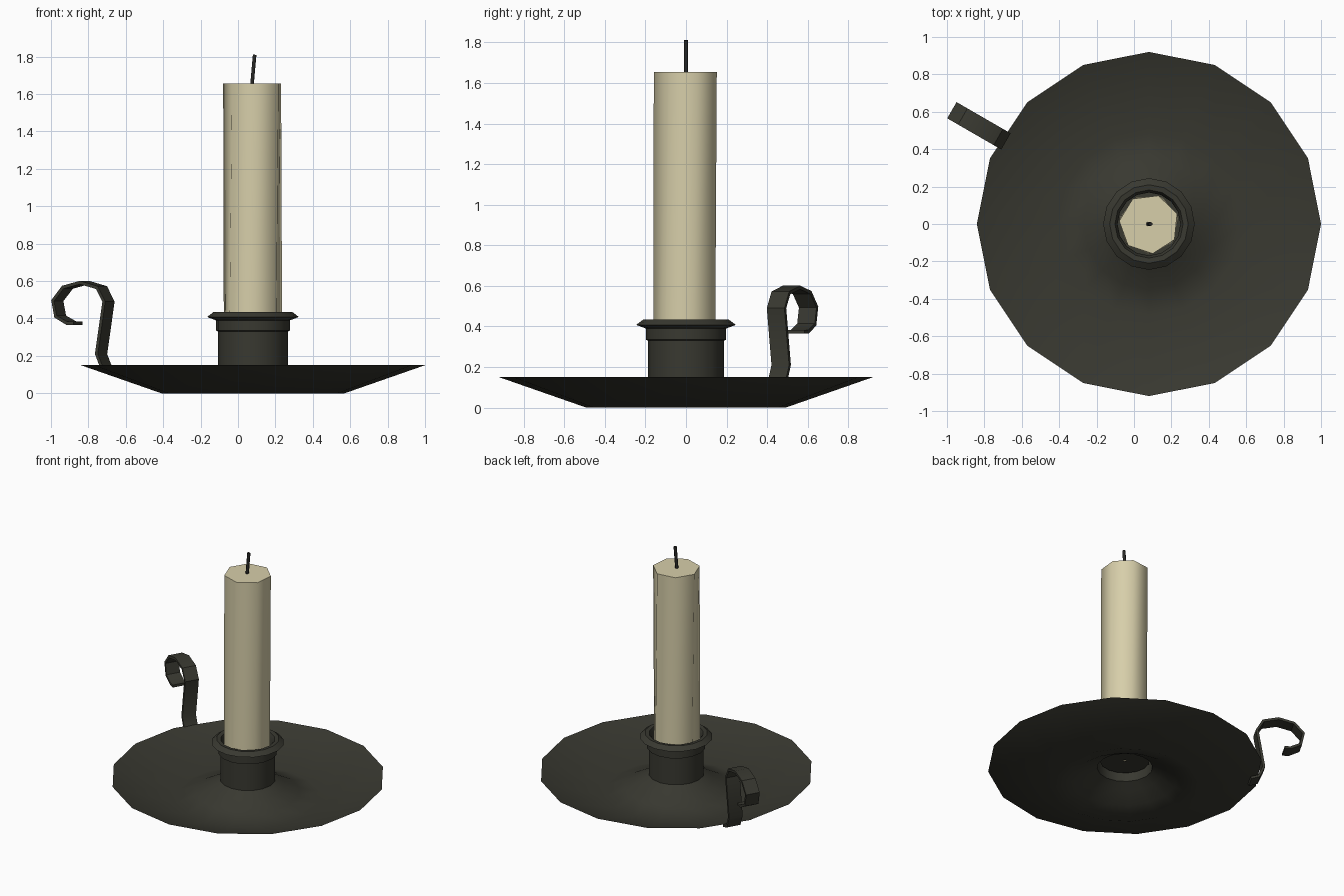
import bpy, bmesh, math
from mathutils import Vector, Matrix

if "Cube" in bpy.data.objects:
    bpy.data.objects.remove(bpy.data.objects["Cube"])

CX = 0.08  # axis of the dish and candle


def material(name, rgb):
    m = bpy.data.materials.new(name)
    m.diffuse_color = (*rgb, 1)
    m.use_nodes = True
    m.node_tree.nodes["Principled BSDF"].inputs["Base Color"].default_value = m.diffuse_color
    return m


METAL = material("dark metal", (0.040, 0.040, 0.030))
WAX = material("cream wax", (0.68, 0.62, 0.40))
BLACK = material("burnt wick", (0.02, 0.02, 0.018))


def finish(bm, name, mat, angle=None):
    me = bpy.data.meshes.new(name)
    bm.to_mesh(me)
    bm.free()
    ob = bpy.data.objects.new(name, me)
    bpy.context.collection.objects.link(ob)
    me.materials.append(mat)
    if angle:
        bpy.ops.object.select_all(action='DESELECT')
        ob.select_set(True)
        bpy.context.view_layer.objects.active = ob
        bpy.ops.object.shade_smooth_by_angle(angle=math.radians(angle))
    return ob


def lathe(name, profile, sides, mat, angle, phases=None, cap=False):
    """Rings of (radius, z) round the axis; faces run outward for a rising profile."""
    bm = bmesh.new()
    rings = []
    for k, (r, z) in enumerate(profile):
        p = math.radians(phases[k]) if phases else 0
        rings.append([bm.verts.new((CX + r * math.cos(p + 2 * math.pi * i / sides),
                                    r * math.sin(p + 2 * math.pi * i / sides), z))
                      for i in range(sides)])
    for a, b in zip(rings, rings[1:]):
        for i in range(sides):
            j = (i + 1) % sides
            bm.faces.new((a[i], a[j], b[j], b[i]))
    if cap:
        bm.faces.new(rings[0][::-1])
        bm.faces.new(rings[-1])
    return finish(bm, name, mat, angle)


# Dish: thin sheet, sloping in to its foot ring and rising to a central mound
lathe("dish", [(0.186, 0.135), (0.25, 0.10), (0.35, 0.045), (0.49, 0.0), (0.92, 0.15)],
      16, METAL, 60)

# Socket with collar and flared lip, closed inside by a floor
lathe("socket", [(0.186, 0.135), (0.186, 0.33), (0.198, 0.335), (0.198, 0.39),
                 (0.245, 0.408), (0.21, 0.435), (0.182, 0.432), (0.168, 0.40),
                 (0.168, 0.19), (0.01, 0.19)], 16, METAL, 35)

# Candle: slightly twisted seven-sided column
lathe("candle", [(0.16, 0.20), (0.16, 1.655)], 7, WAX, 60, phases=[12, 20], cap=True)

# Wick: leaning thin cylinder
bm = bmesh.new()
a, b = Vector((CX - 0.007, 0, 1.63)), Vector((CX + 0.009, 0, 1.81))
rot = Vector((0, 0, 1)).rotation_difference(b - a).to_matrix().to_4x4()
bmesh.ops.create_cone(bm, cap_ends=True, segments=6, radius1=0.011, radius2=0.011,
                      depth=(b - a).length, matrix=Matrix.Translation((a + b) / 2) @ rot)
finish(bm, "wick", BLACK, 65)

# Handle: flat strap curling outward, path given as (distance from axis, z)
path = [(0.85, 0.115), (0.905, 0.135), (0.938, 0.21), (0.892, 0.49), (0.935, 0.565),
        (1.04, 0.592), (1.145, 0.567), (1.208, 0.495), (1.19, 0.41), (1.12, 0.374),
        (1.08, 0.374)]
HALF_W, HALF_T = 0.05, 0.009
d150 = math.radians(150)
out = Vector((math.cos(d150), math.sin(d150), 0))
side = Vector((-out.y, out.x, 0))
pts = [Vector((CX, 0, 0)) + out * r + Vector((0, 0, z)) for r, z in path]
bm = bmesh.new()
rings = []
for i, p in enumerate(pts):
    t = (pts[min(i + 1, len(pts) - 1)] - pts[max(i - 1, 0)]).normalized()
    n = t.cross(side)
    rings.append([bm.verts.new(p + side * (HALF_W * s) + n * (HALF_T * u))
                  for s, u in ((-1, -1), (1, -1), (1, 1), (-1, 1))])
for a, b in zip(rings, rings[1:]):
    for i in range(4):
        j = (i + 1) % 4
        bm.faces.new((a[i], a[j], b[j], b[i]))
bm.faces.new(rings[0][::-1])
bm.faces.new(rings[-1])
bmesh.ops.recalc_face_normals(bm, faces=bm.faces)
finish(bm, "handle", METAL, 35)
